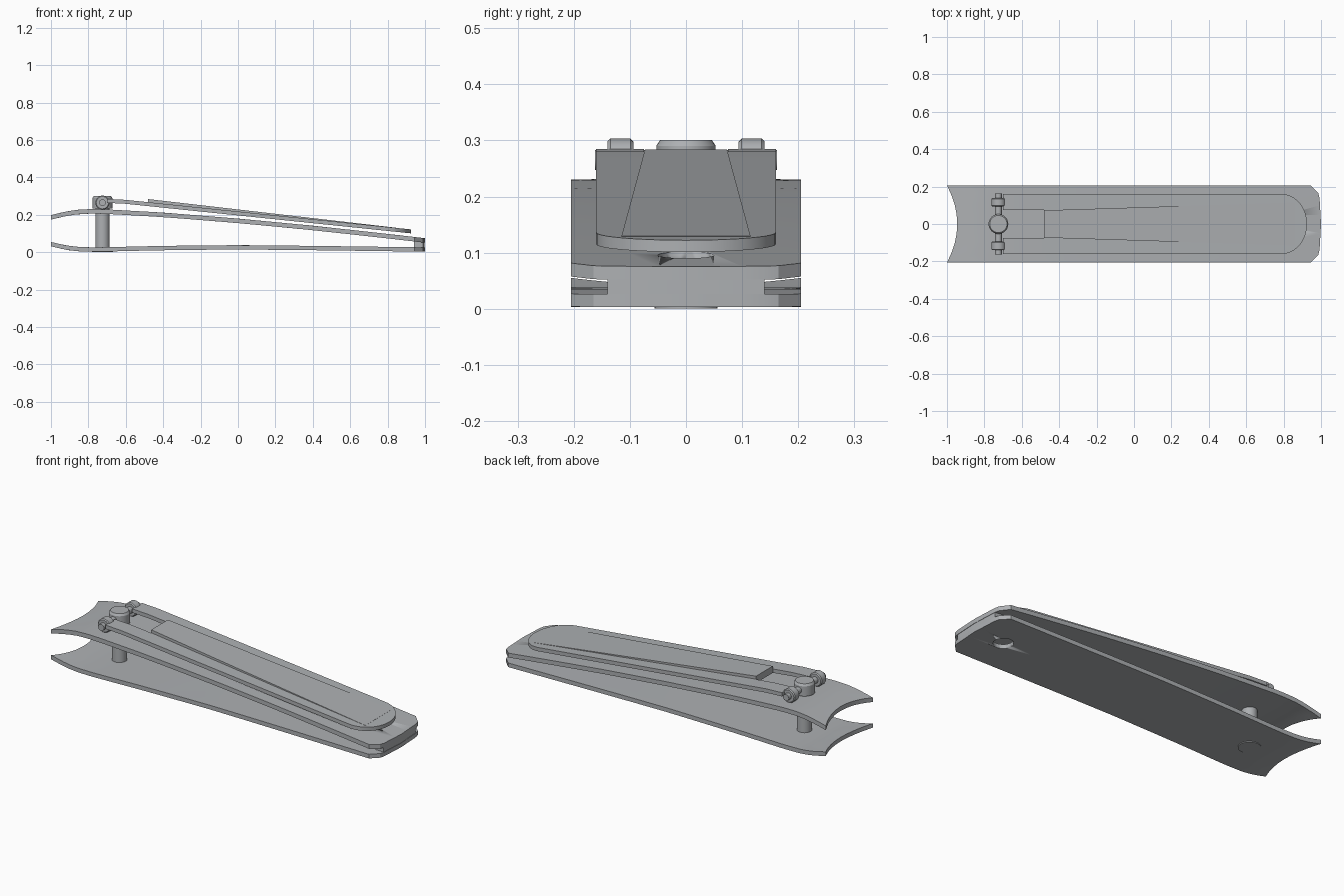
import bpy, bmesh, math
from mathutils import Vector, Matrix

if "Cube" in bpy.data.objects:
    bpy.data.objects.remove(bpy.data.objects["Cube"])

steel = bpy.data.materials.new("brushed_steel")
steel.diffuse_color = (0.42, 0.435, 0.45, 1)
steel.use_nodes = True
steel.node_tree.nodes["Principled BSDF"].inputs["Base Color"].default_value = steel.diffuse_color


def lerp(pts, x):
    """Piecewise linear lookup."""
    for (x0, z0), (x1, z1) in zip(pts, pts[1:]):
        if x <= x1:
            return z0 + (z1 - z0) * (x - x0) / (x1 - x0)
    return pts[-1][1]


def finish(name, bm, smooth=True):
    bmesh.ops.recalc_face_normals(bm, faces=bm.faces)
    me = bpy.data.meshes.new(name)
    bm.to_mesh(me)
    bm.free()
    me.materials.append(steel)
    ob = bpy.data.objects.new(name, me)
    bpy.context.collection.objects.link(ob)
    if smooth:
        bpy.ops.object.select_all(action='DESELECT')
        ob.select_set(True)
        bpy.context.view_layer.objects.active = ob
        bpy.ops.object.shade_smooth_by_angle(angle=math.radians(25))
    return ob


def sheet(name, polys, height, thick):
    """Plan polygons lifted to a height curve and thickened downwards."""
    bm = bmesh.new()
    for poly in polys:
        bm.faces.new([bm.verts.new((x, y, height(x))) for x, y in poly])
    bmesh.ops.remove_doubles(bm, verts=bm.verts, dist=1e-5)
    top = bm.faces[:]
    ext = bmesh.ops.extrude_face_region(bm, geom=top, use_keep_orig=True)
    for v in ext["geom"]:
        if isinstance(v, bmesh.types.BMVert):
            v.co.z -= thick(v.co.x) if callable(thick) else thick
    return finish(name, bm)


def lathe(name, profile, centre, axis='Z', sides=32):
    """Closed turned part from (radius, height) points."""
    bm = bmesh.new()
    rings = [[bm.verts.new((r * math.cos(2 * math.pi * i / sides),
                            r * math.sin(2 * math.pi * i / sides), h))
              for i in range(sides)] for r, h in profile]
    for a, b in zip(rings, rings[1:]):
        for i in range(sides):
            j = (i + 1) % sides
            bm.faces.new((a[i], a[j], b[j], b[i]))
    bm.faces.new(rings[0])
    bm.faces.new(rings[-1])
    if axis == 'Y':
        bm.transform(Matrix.Rotation(math.pi / 2, 4, 'X'))
    bm.transform(Matrix.Translation(Vector(centre)))
    return finish(name, bm)


# --- Blades: curved strips with a concave cutting end and clipped rear corners
HALF = 0.205
REAR = [(0, 1.0), (0.14, 0.992), (0.165, 0.985), (HALF, 0.945)]
YS = [-HALF, -0.19, -0.165, -0.14, -0.1, -0.05, 0, 0.05, 0.1, 0.14, 0.165, 0.19, HALF]
TS = [0, .02, .04, .06, .08, .1, .125, .15, .18, .22, .28, .35, .42, .5, .6, .7, .8, .9, 1]


def blade(name, curve, thick):
    def pt(t, y):
        x0 = -1 + 0.055 * (1 - (y / HALF) ** 2)
        return (x0 + (lerp(REAR, abs(y)) - x0) * t, y)
    polys = [[pt(t0, y0), pt(t1, y0), pt(t1, y1), pt(t0, y1)]
             for t0, t1 in zip(TS, TS[1:]) for y0, y1 in zip(YS, YS[1:])]
    ob = sheet(name, polys, lambda x: lerp(curve, x), thick)
    cut = ob.modifiers.new("rear_hole", 'BOOLEAN')
    cut.operation, cut.object, cut.solver = 'DIFFERENCE', hole_cutter, 'EXACT'
    return ob


hole_cutter = lathe("hole_cutter", [(0.05, -0.1), (0.05, 0.2)], (0.82, 0, 0))
hole_cutter.hide_render = True
hole_cutter.hide_viewport = True

blade("lower_blade", [(-1, .055), (-.95, .043), (-.9, .033), (-.85, .028), (-.78, .026),
                      (-.7, .027), (-.4, .034), (0, .038), (.4, .034), (1, .026)], 0.023)
blade("upper_blade", [(-1, .198), (-.95, .211), (-.9, .221), (-.85, .228), (-.78, .231),
                      (-.7, .229), (-.4, .212), (0, .18), (.4, .142), (.8, .098),
                      (1, .075)], 0.024)

# Spacer joining the blades at the rear
sheet("rear_spacer", [[(.94, -.14), (.99, -.14), (.998, 0), (.99, .14), (.94, .14)]],
      lambda x: 0.058, 0.035)

# --- Lever: two arms around a slot, then a long body with a rounded tip
LINE = [(-.7, .285), (-.6, .28), (.925, .122)]


def lever_z(x):
    return lerp(LINE, x)


arms = [[(a, s * .075), (b, s * .075), (b, s * .16), (a, s * .16)]
        for s in (-1, 1) for a, b in ((-.7, -.6), (-.6, -.48))]
tip = []
for i in range(25):
    a = -math.pi / 2 + math.pi * i / 24
    tip.append((0.79 + 0.135 * math.cos(a), 0.16 * math.sin(a)))
body = [(-.48, .16), (-.48, .075), (-.48, -.075), (-.48, -.16)] + tip
sheet("lever", arms + [body], lever_z, 0.021)

# Raised wedge panel along the lever, fading out toward the tip
def panel_rise(x):
    return 0.016 * (0.86 - x) / 1.34


sheet("lever_panel", [[(-.48, -.073), (.86, -.115), (.86, .115), (-.48, .073)]],
      lambda x: lever_z(x) + panel_rise(x) + 0.0006,
      lambda x: panel_rise(x) + 0.004)

# --- Post with foot and head, and the cross bar with its two collars
PX = -0.725
lathe("post", [(.056, 0), (.056, .006), (.038, .006), (.038, .235), (.053, .235),
               (.053, .29), (.046, .301)], (PX, 0, 0))
lathe("cross_bar", [(.018, -.162), (.018, .162)], (PX, 0, .265), 'Y', 20)
for side in (-1, 1):
    lathe("collar", [(.033, -.023), (.038, -.018), (.038, .018), (.033, .023)],
          (PX, side * .117, .265), 'Y', 24)
